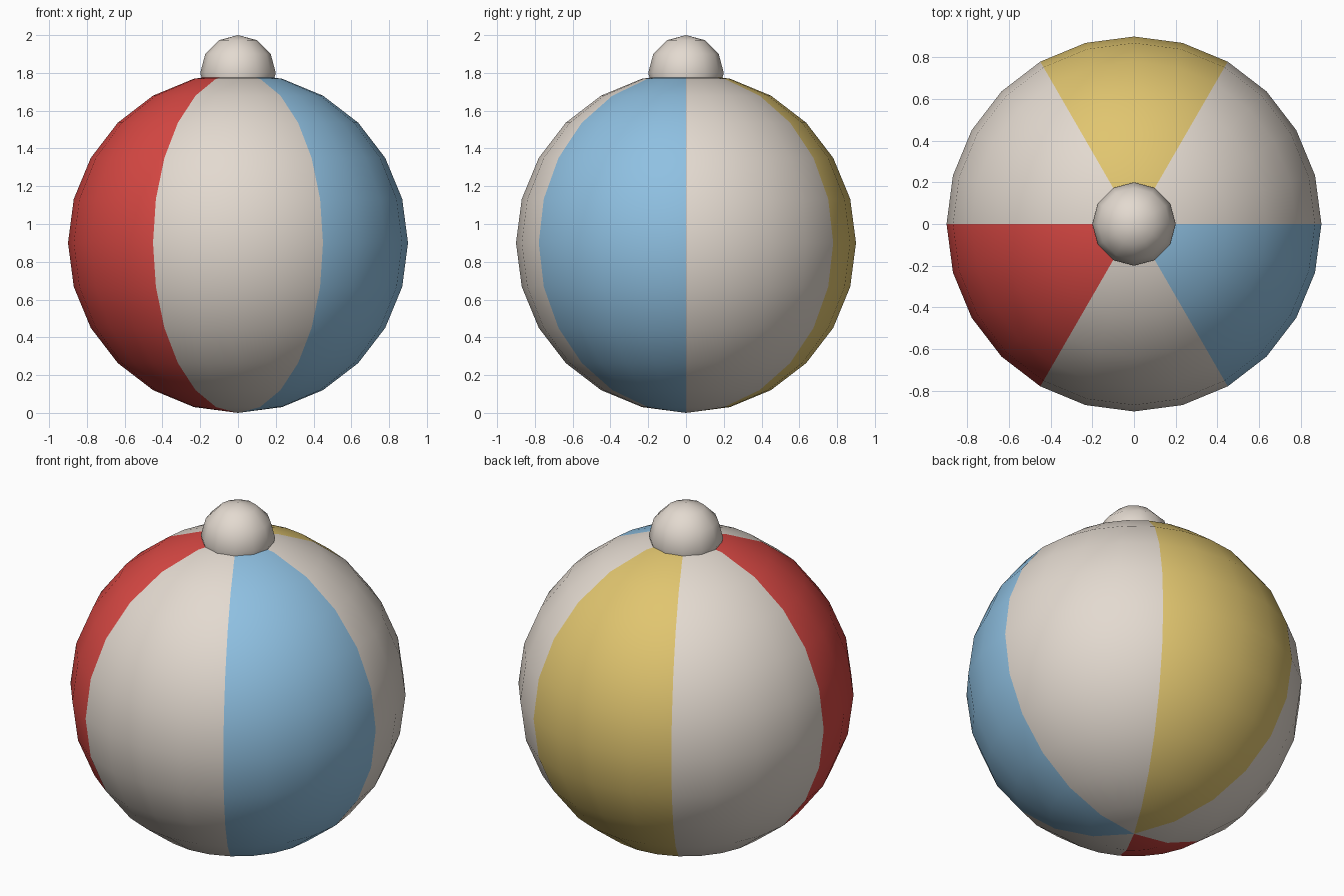
import bpy, math

if "Cube" in bpy.data.objects:
    bpy.data.objects.remove(bpy.data.objects["Cube"])


def material(name, rgb):
    m = bpy.data.materials.new(name)
    m.diffuse_color = (*rgb, 1)
    m.use_nodes = True
    m.node_tree.nodes["Principled BSDF"].inputs["Base Color"].default_value = m.diffuse_color
    return m


white = material("warm white", (0.77, 0.70, 0.63))
red = material("red", (0.69, 0.065, 0.057))
blue = material("sky blue", (0.275, 0.53, 0.76))
yellow = material("yellow", (0.75, 0.56, 0.16))


def ball(name, segments, rings, radius, z, mats):
    bpy.ops.mesh.primitive_uv_sphere_add(segments=segments, ring_count=rings,
                                         radius=radius, location=(0, 0, z))
    ob = bpy.context.object
    ob.name = name
    for m in mats:
        ob.data.materials.append(m)
    bpy.ops.object.shade_smooth()
    return ob


# Beach ball: six 60 degree panels, every second one white
panels = ball("ball", 24, 12, 0.9, 0.9, [white, yellow, red, blue])
sector_slots = [0, 1, 0, 2, 0, 3]  # counter-clockwise from +x
for f in panels.data.polygons:
    angle = math.degrees(math.atan2(f.center.y, f.center.x)) % 360
    f.material_index = sector_slots[int(angle // 60)]

# Knob half sunk into the top
ball("top_knob", 12, 6, 0.2, 1.8, [white])
